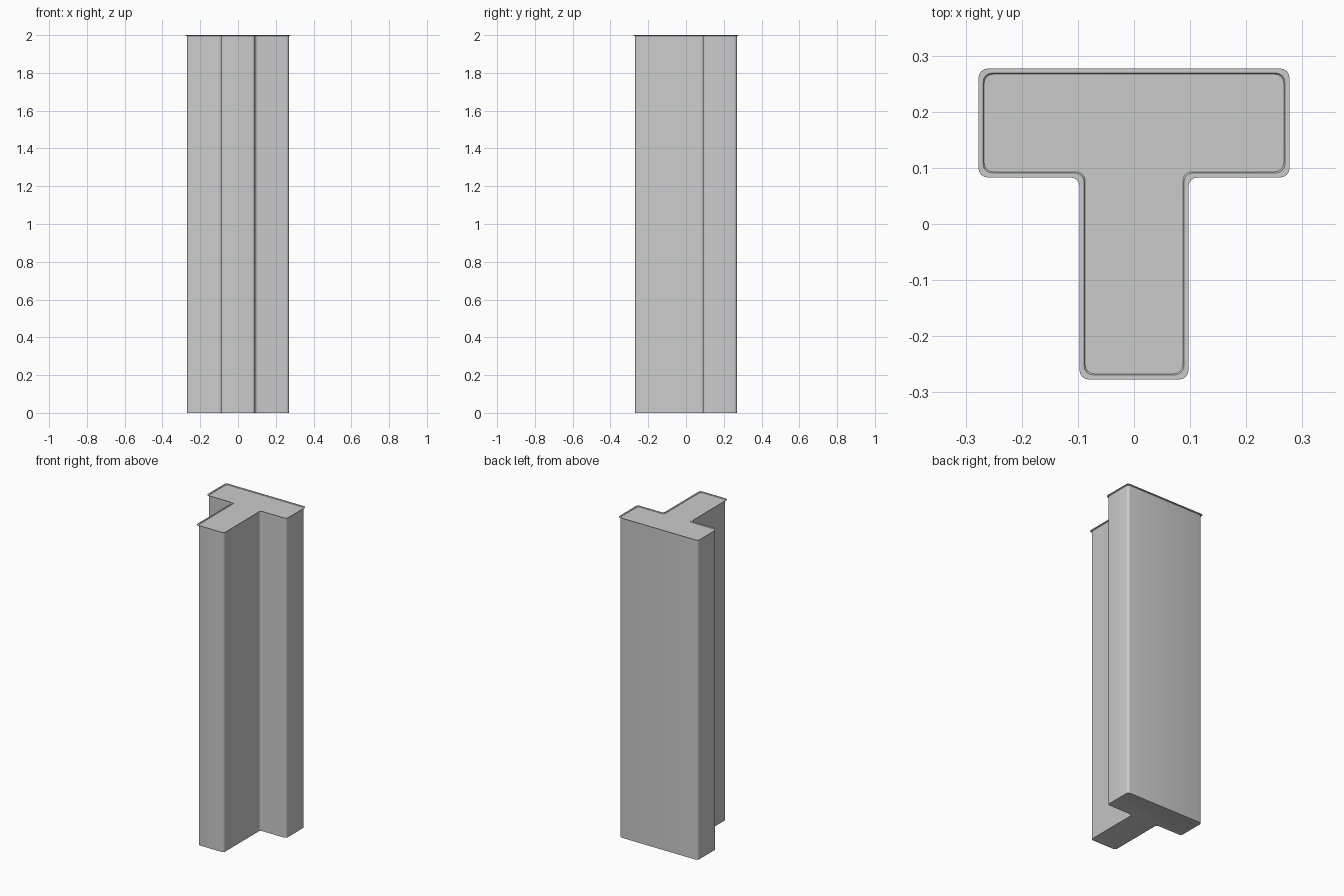
import bpy, bmesh, math
from mathutils import Vector

if "Cube" in bpy.data.objects:
    bpy.data.objects.remove(bpy.data.objects["Cube"])

SEG = 4        # segments per rounded corner
RADIUS = 0.016


def t_outline(d):
    """T-shaped outline, grown outwards by d, with rounded corners."""
    o, s = 0.27 + d, 0.09 + d   # outer half size, stem half width
    b = 0.09 - d                # underside of the bar
    right = [(s, -o), (s, b), (o, b), (o, o)]
    pts = [Vector(p) for p in right + [(-x, y) for x, y in reversed(right)]]
    out = []
    for i, p in enumerate(pts):
        u = (pts[i - 1] - p).normalized()
        v = (pts[(i + 1) % len(pts)] - p).normalized()
        c = p + (u + v) * RADIUS
        for k in range(SEG + 1):
            a = math.pi / 2 * k / SEG
            out.append(c - v * RADIUS * math.cos(a) - u * RADIUS * math.sin(a))
    return out


# Beam: stacked outlines (offset, height) from base to recessed cap
sections = [(-0.010, 0.002), (-0.003, 0.0), (0.0, 0.0), (0.0, 1.994),
            (0.007, 1.997), (0.007, 2.0), (-0.001, 2.0),
            (-0.003, 1.997), (-0.010, 1.997)]
bm = bmesh.new()
rings = [[bm.verts.new((p.x, p.y, z)) for p in t_outline(d)] for d, z in sections]
n = len(rings[0])
for lo, hi in zip(rings, rings[1:]):
    for i in range(n):
        j = (i + 1) % n
        bm.faces.new((lo[i], lo[j], hi[j], hi[i]))

# End caps
bm.faces.new(rings[-1])
bm.faces.new(rings[0][::-1])
bmesh.ops.recalc_face_normals(bm, faces=bm.faces)

mesh = bpy.data.meshes.new("t_beam")
bm.to_mesh(mesh)
bm.free()
beam = bpy.data.objects.new("t_beam", mesh)
bpy.context.collection.objects.link(beam)
bpy.context.view_layer.objects.active = beam
beam.select_set(True)
bpy.ops.object.shade_smooth_by_angle(angle=math.radians(30))
